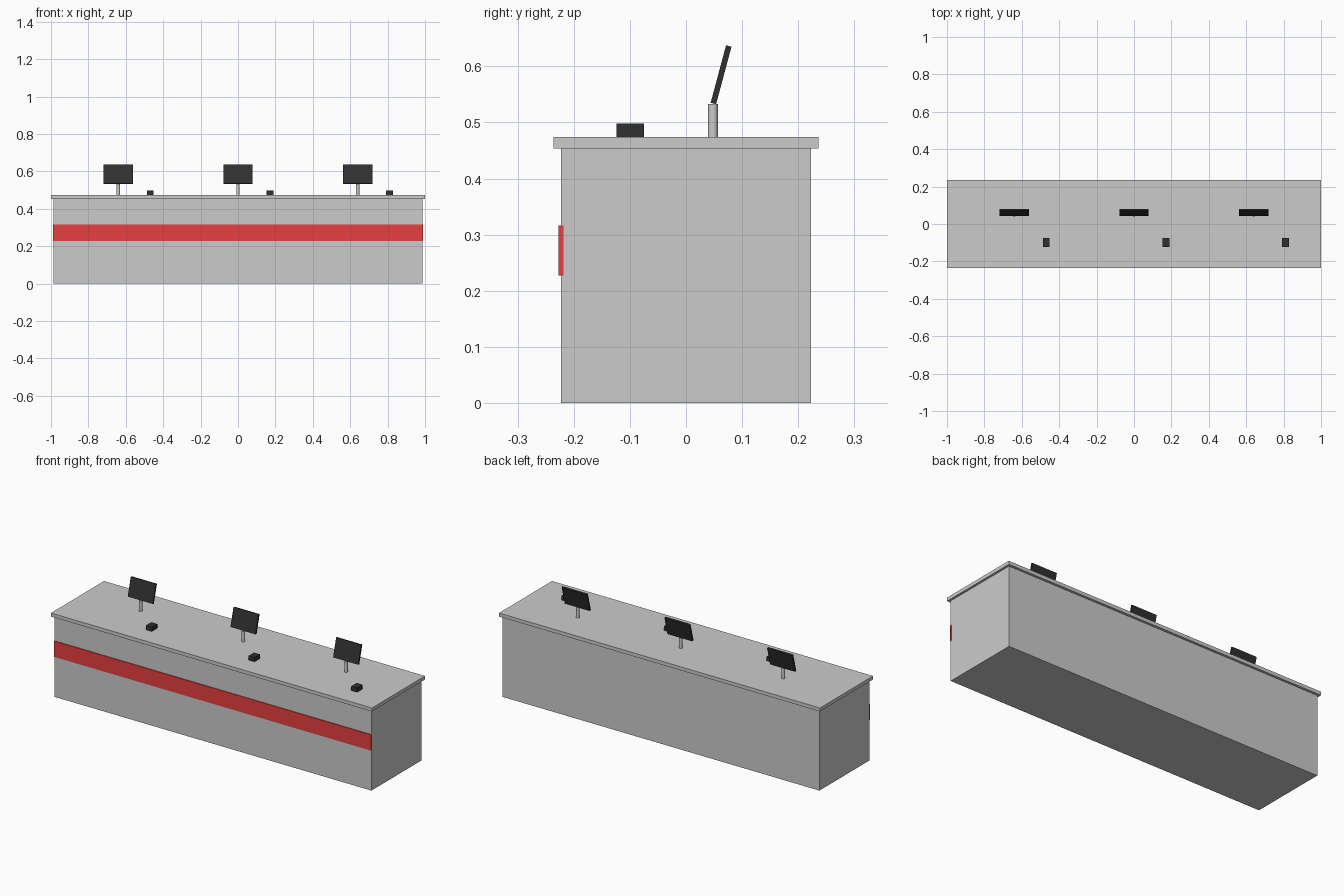
import bpy
import math

if "Cube" in bpy.data.objects:
    bpy.data.objects.remove(bpy.data.objects["Cube"])


def material(name, rgb):
    m = bpy.data.materials.new(name)
    m.diffuse_color = (*rgb, 1)
    m.use_nodes = True
    m.node_tree.nodes["Principled BSDF"].inputs["Base Color"].default_value = m.diffuse_color
    return m


def box(name, size, loc, mat=None, tilt=0):
    bpy.ops.mesh.primitive_cube_add(size=1, location=loc)
    o = bpy.context.object
    o.name = name
    o.scale = size
    bpy.ops.object.transform_apply(location=False, rotation=False, scale=True)
    o.rotation_euler.x = tilt
    if mat:
        o.data.materials.append(mat)
    return o


red = material("red", (0.8, 0.05, 0.05))
dark = material("dark", (0.03, 0.03, 0.03))

TOP = 0.474

# Counter body, overhanging top and front stripe
box("counter_body", (1.975, 0.445, 0.455), (0, 0, 0.2275))
box("counter_top", (2.0, 0.472, 0.02), (0, 0, TOP - 0.01))
box("front_stripe", (1.977, 0.009, 0.089), (0, -0.2225, 0.2715), red)

# Three stations: post, tilted screen and small terminal
for i, x in enumerate((-0.64, 0, 0.64), 1):
    bpy.ops.mesh.primitive_cylinder_add(
        vertices=16, radius=0.009, depth=0.06, location=(x, 0.048, TOP + 0.029))
    bpy.context.object.name = f"screen_post_{i}"
    bpy.ops.object.shade_smooth_by_angle()
    box(f"screen_{i}", (0.156, 0.01, 0.106), (x, 0.0625, 0.585), dark, math.radians(-15))
    box(f"terminal_{i}", (0.037, 0.049, 0.024), (x + 0.171, -0.0995, TOP + 0.012), dark)
